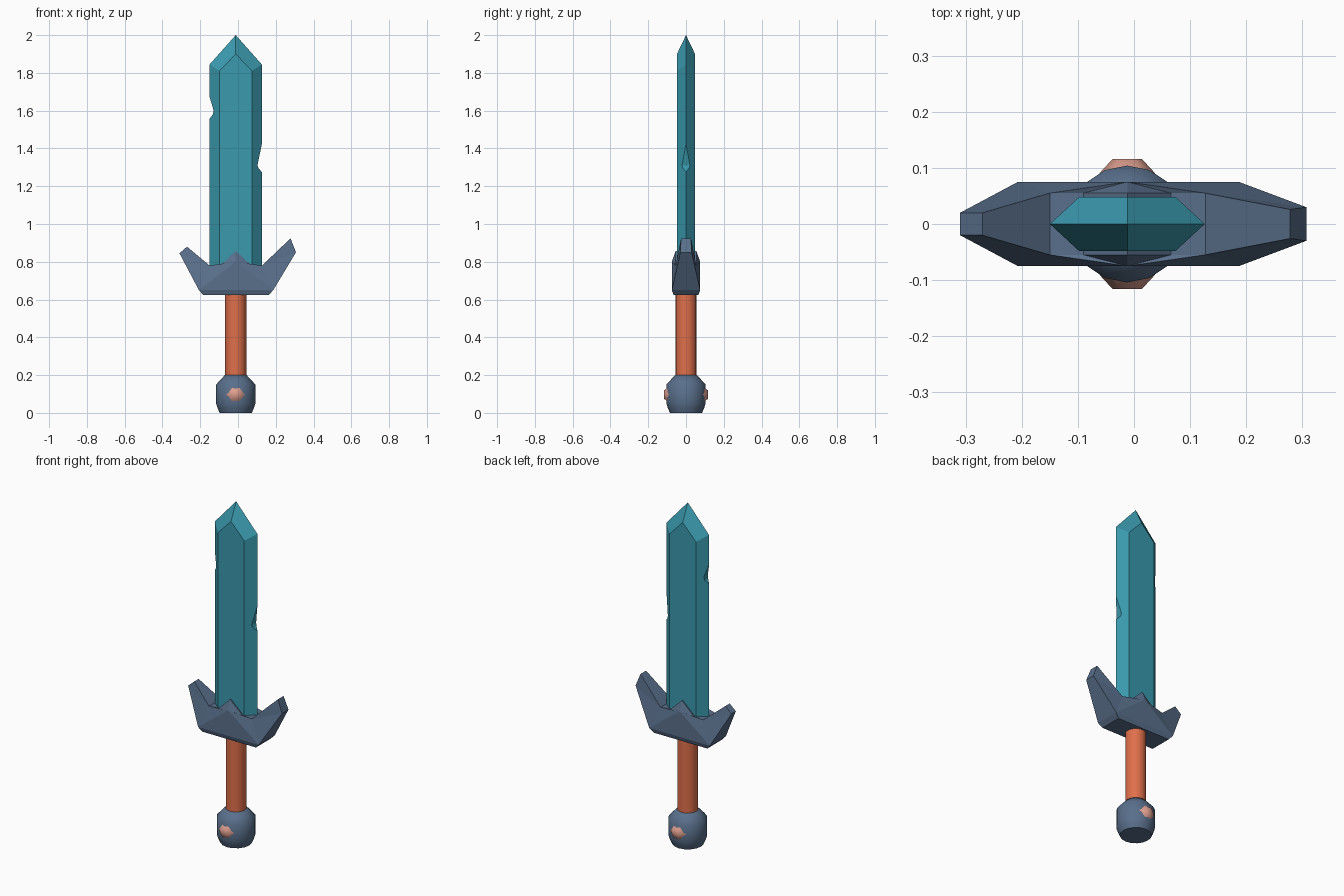
import bpy, bmesh, math
from mathutils import Matrix

if "Cube" in bpy.data.objects:
    bpy.data.objects.remove(bpy.data.objects["Cube"])

CX = -0.012  # axis of the sword


def material(name, rgb):
    m = bpy.data.materials.new(name)
    m.diffuse_color = (*rgb, 1)
    m.use_nodes = True
    m.node_tree.nodes["Principled BSDF"].inputs["Base Color"].default_value = m.diffuse_color
    return m


TEAL = material("teal blade", (0.042, 0.32, 0.42))
SLATE = material("slate metal", (0.10, 0.16, 0.26))
ORANGE = material("orange grip", (0.74, 0.16, 0.07))
PINK = material("pink gem", (0.72, 0.34, 0.27))


def make(name, bm, mat, smooth=None):
    bmesh.ops.recalc_face_normals(bm, faces=bm.faces)
    me = bpy.data.meshes.new(name)
    bm.to_mesh(me)
    bm.free()
    ob = bpy.data.objects.new(name, me)
    bpy.context.collection.objects.link(ob)
    me.materials.append(mat)
    bpy.ops.object.select_all(action='DESELECT')
    ob.select_set(True)
    bpy.context.view_layer.objects.active = ob
    if smooth:
        bpy.ops.object.shade_smooth_by_angle(angle=math.radians(smooth))
    return ob


def lathe(name, profile, sides, mat, smooth):
    bm = bmesh.new()
    rings = [[bm.verts.new((CX + r * math.cos(2 * math.pi * i / sides),
                            r * math.sin(2 * math.pi * i / sides), z))
              for i in range(sides)] for r, z in profile]
    for a, b in zip(rings, rings[1:]):
        for i in range(sides):
            j = (i + 1) % sides
            bm.faces.new((a[i], a[j], b[j], b[i]))
    bm.faces.new(rings[0])
    bm.faces.new(rings[-1])
    return make(name, bm, mat, smooth)


def prism(name, pts, depth, mat):
    bm = bmesh.new()
    f, b = ([bm.verts.new((x, y, z)) for x, z in pts] for y in (-depth, depth))
    bm.faces.new(f)
    bm.faces.new(b)
    for i in range(len(pts)):
        j = (i + 1) % len(pts)
        bm.faces.new((f[i], f[j], b[j], b[i]))
    return make(name, bm, mat)


# Blade: sharp outline in the middle plane, raised flat on each side
edge = [(-0.15, 0.70), (-0.15, 1.845), (CX, 2.0), (0.126, 1.845), (0.126, 0.70)]
flat = [(-0.098, 0.70), (-0.098, 1.81), (CX, 1.90), (0.074, 1.81), (0.074, 0.70)]
bm = bmesh.new()
rim = [bm.verts.new((x, 0, z)) for x, z in edge]
faces = []
for y in (-0.048, 0.048):
    side = [bm.verts.new((x, y, z)) for x, z in flat]
    faces.append(side)
    bm.faces.new(side)
    for i in range(4):
        bm.faces.new((rim[i], rim[i + 1], side[i + 1], side[i]))
bm.faces.new((rim[0], faces[0][0], faces[0][4], rim[4], faces[1][4], faces[1][0]))
blade = make("blade", bm, TEAL)

# Nicks in both cutting edges
nicks = [[(-0.17, 1.533), (-0.133, 1.58), (-0.129, 1.60), (-0.17, 1.74)],
         [(0.15, 1.247), (0.109, 1.295), (0.103, 1.31), (0.15, 1.54)]]
for pts in nicks:
    cutter = prism("nick_cutter", pts, 0.1, TEAL)
    cutter.hide_render = True
    mod = blade.modifiers.new("nick", 'BOOLEAN')
    mod.operation = 'DIFFERENCE'
    mod.solver = 'EXACT'
    mod.object = cutter
    bpy.context.view_layer.objects.active = blade
    bpy.ops.object.modifier_apply(modifier="nick")
    bpy.data.objects.remove(cutter)

# Guard: outline points (x, z, half thickness), same on front and back
outline = [(-0.185, 0.625, 0.066), (-0.207, 0.65, 0.075), (-0.31, 0.845, 0.02),
           (-0.27, 0.88, 0.02), (-0.15, 0.78, 0.055), (-0.09, 0.784, 0.055),
           (CX, 0.857, 0.055), (0.066, 0.784, 0.055), (0.127, 0.78, 0.055),
           (0.278, 0.924, 0.026), (0.307, 0.85, 0.03), (0.187, 0.65, 0.075),
           (0.163, 0.625, 0.066)]
bm = bmesh.new()
loops = []
for s in (-1, 1):
    v = [bm.verts.new((x, s * y, z)) for x, z, y in outline]
    mid = bm.verts.new((CX, s * 0.075, 0.80))
    loops.append(v)
    bm.faces.new((v[0], v[1], v[11], v[12]))
    bm.faces.new((v[1], v[11], mid))
    for a, b in ((1, 4), (4, 5), (5, 6), (6, 7), (7, 8), (8, 11)):
        bm.faces.new((v[a], v[b], mid))
    for q in ((1, 2, 4), (2, 3, 4), (8, 9, 10), (8, 10, 11)):
        bm.faces.new([v[i] for i in q])
f, b = loops
for i in range(len(f)):
    j = (i + 1) % len(f)
    bm.faces.new((f[i], f[j], b[j], b[i]))
make("guard", bm, SLATE)

# Grip and pommel
lathe("grip", [(0.056, 0.17), (0.056, 0.66)], 16, ORANGE, 40)
lathe("pommel", [(0.085, 0.0), (0.096, 0.025), (0.104, 0.05), (0.104, 0.15),
                 (0.058, 0.20)], 16, SLATE, 50)

# Low domed gems on the front and back of the pommel
for name, s in (("front_gem", -1), ("back_gem", 1)):
    bm = bmesh.new()
    bmesh.ops.create_cone(bm, cap_ends=True, segments=6, radius1=0.05, radius2=0.026,
                          depth=0.026)
    rot = Matrix.Rotation(-s * math.pi / 2, 4, 'X')
    turn = Matrix.Rotation(math.pi / 6, 4, 'Z')
    bm.transform(Matrix.Translation((CX, s * 0.103, 0.097)) @ rot @ turn)
    make(name, bm, PINK, 60)
